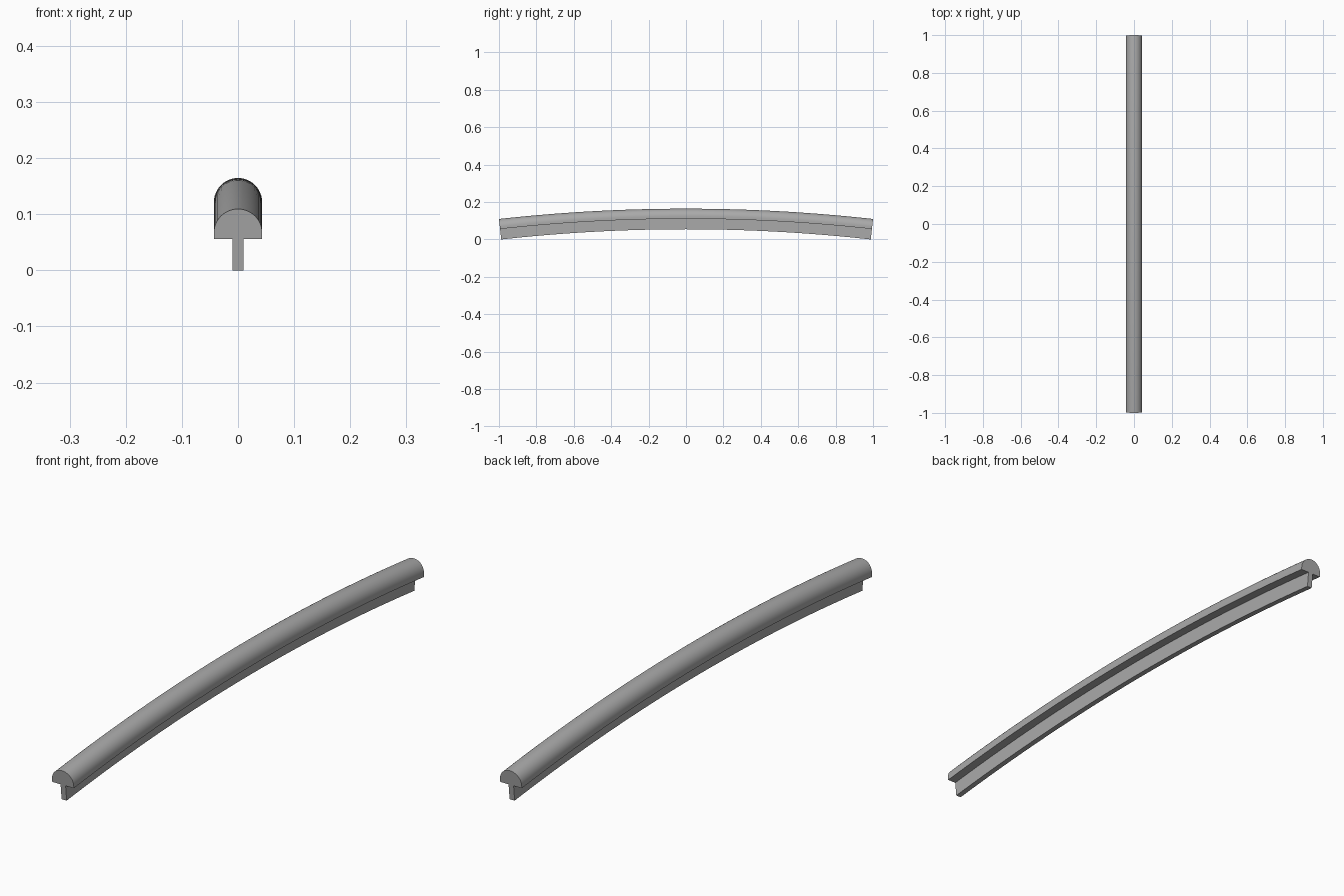
import bpy, bmesh, math

cube = bpy.data.objects.get("Cube")
if cube:
    bpy.data.objects.remove(cube, do_unlink=True)

HALF_W, STEM_W = 0.043, 0.01       # half widths of head and stem
HEAD_H, TOTAL_H = 0.054, 0.11      # depths below the crown
RADIUS, TOP_Z = 9.1, 0.165         # bend radius of the crown line
SEGMENTS, ARC_STEPS = 48, 24

grey = bpy.data.materials.new("mid_grey")
grey.use_nodes = True
colour = (0.4, 0.4, 0.4, 1)
grey.diffuse_color = colour
grey.node_tree.nodes["Principled BSDF"].inputs["Base Color"].default_value = colour

# Cross-section: round head on a narrow stem, as (x, depth below crown)
profile = [(HALF_W * math.cos(math.pi * i / ARC_STEPS),
            HALF_W * (1 - math.sin(math.pi * i / ARC_STEPS)))
           for i in range(ARC_STEPS + 1)]
profile += [(-HALF_W, HEAD_H), (-STEM_W, HEAD_H), (-STEM_W, TOTAL_H),
            (STEM_W, TOTAL_H), (STEM_W, HEAD_H), (HALF_W, HEAD_H)]

# Sweep the section along a shallow arch
bm = bmesh.new()
half_angle = math.asin(1 / RADIUS)
rings = []
for s in range(SEGMENTS + 1):
    a = half_angle * (2 * s / SEGMENTS - 1)
    rings.append([bm.verts.new((x, (RADIUS - d) * math.sin(a),
                                TOP_Z - RADIUS + (RADIUS - d) * math.cos(a)))
                  for x, d in profile])
n = len(profile)
for r0, r1 in zip(rings, rings[1:]):
    for i in range(n):
        j = (i + 1) % n
        bm.faces.new((r0[i], r0[j], r1[j], r1[i]))
bm.faces.new(rings[0])
bm.faces.new(rings[-1][::-1])
bmesh.ops.recalc_face_normals(bm, faces=bm.faces)

# Rest the stem ends on the ground
low = min(v.co.z for v in bm.verts)
bmesh.ops.translate(bm, verts=bm.verts, vec=(0, 0, -low))

mesh = bpy.data.meshes.new("curved_rail")
bm.to_mesh(mesh)
bm.free()
mesh.materials.append(grey)
rail = bpy.data.objects.new("curved_rail", mesh)
bpy.context.collection.objects.link(rail)
bpy.ops.object.select_all(action="DESELECT")
rail.select_set(True)
bpy.context.view_layer.objects.active = rail
bpy.ops.object.shade_smooth_by_angle(angle=math.radians(30))
